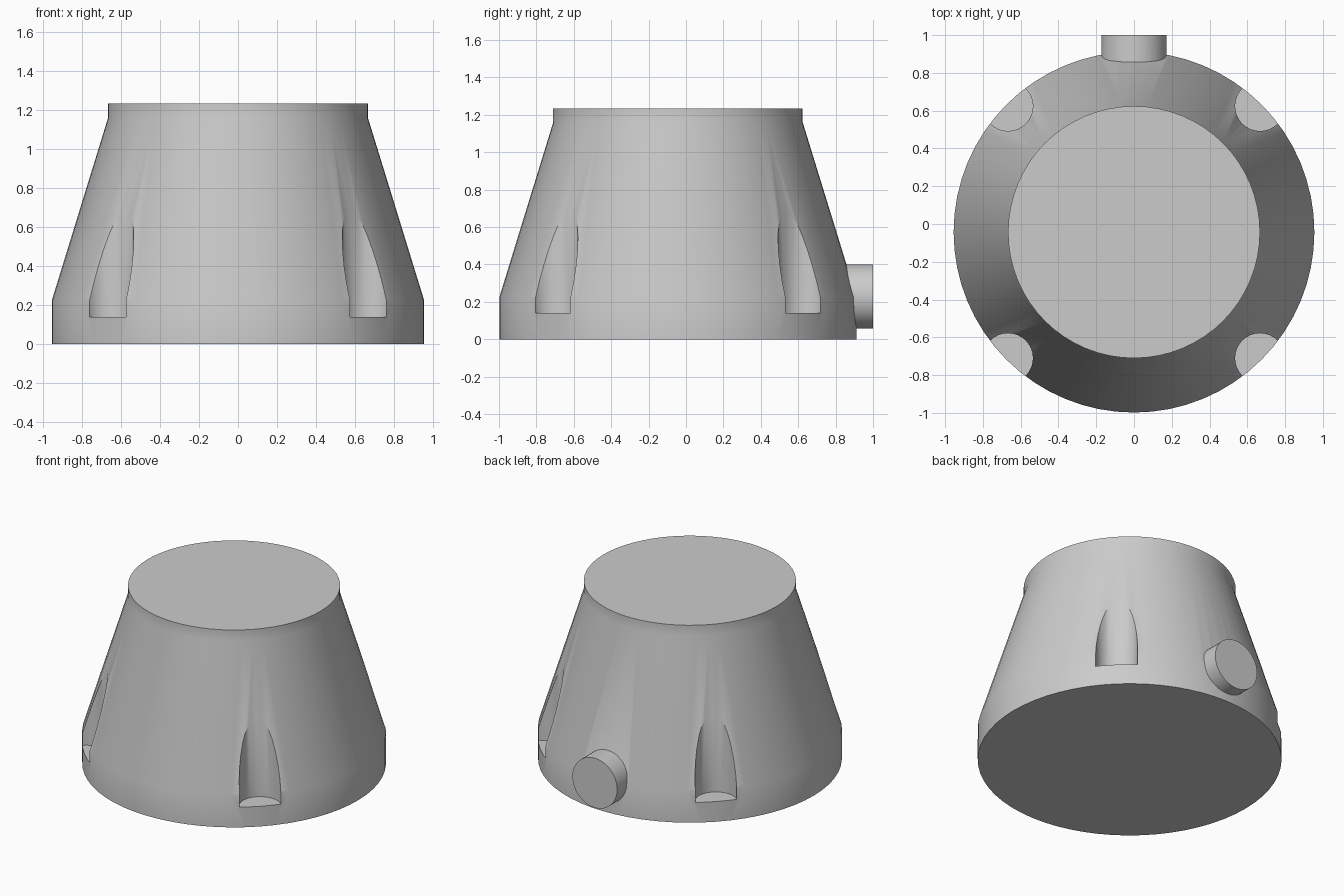
import bpy, bmesh, math
from mathutils import Matrix, Vector

cube = bpy.data.objects.get("Cube")
if cube:
    bpy.data.objects.remove(cube, do_unlink=True)

CENTRE_Y = -0.043
SEGMENTS = 64

grey = bpy.data.materials.new("light grey")
grey.use_nodes = True
grey.diffuse_color = (0.6, 0.6, 0.6, 1)
grey.node_tree.nodes["Principled BSDF"].inputs["Base Color"].default_value = (0.6, 0.6, 0.6, 1)


def lathe(name, profile, matrix, sides):
    """Closed solid from (radius, height) rings around local z."""
    bm = bmesh.new()
    rings = []
    for radius, z in profile:
        angles = [math.tau * i / sides for i in range(sides)]
        rings.append([bm.verts.new((radius * math.cos(a), radius * math.sin(a), z)) for a in angles])
    for low, high in zip(rings, rings[1:]):
        for i in range(sides):
            j = (i + 1) % sides
            bm.faces.new((low[i], low[j], high[j], high[i]))
    bm.faces.new(rings[0][::-1])
    bm.faces.new(rings[-1])
    bm.transform(matrix)
    mesh = bpy.data.meshes.new(name)
    bm.to_mesh(mesh)
    bm.free()
    mesh.materials.append(grey)
    obj = bpy.data.objects.new(name, mesh)
    bpy.context.collection.objects.link(obj)
    return obj


def activate(obj):
    bpy.ops.object.select_all(action="DESELECT")
    obj.select_set(True)
    bpy.context.view_layer.objects.active = obj


def combine(target, tool, operation):
    mod = target.modifiers.new(operation.lower(), "BOOLEAN")
    mod.object = tool
    mod.operation = operation
    mod.solver = "EXACT"
    activate(target)
    bpy.ops.object.modifier_apply(modifier=mod.name)
    bpy.data.objects.remove(tool, do_unlink=True)


# Tapered body with a straight foot and neck
body = lathe("tapered_body", [(0.955, 0), (0.955, 0.225), (0.667, 1.16), (0.667, 1.235)],
             Matrix.Translation((0, CENTRE_Y, 0)), SEGMENTS)

# Round pipe stub at the back
stub = lathe("back_stub", [(0.172, 0.7), (0.172, 1.0)],
             Matrix.Translation((0, 0, 0.229)) @ Matrix.Rotation(-math.pi / 2, 4, "X"), 48)
combine(body, stub, "UNION")

# Four bolt pockets on the diagonals
for sx in (-1, 1):
    for sy in (-1, 1):
        spot = Vector((sx * 0.667, CENTRE_Y + sy * 0.667, 0))
        cutter = lathe("bolt_pocket_cutter", [(0.132, 0.14), (0.132, 1.0)],
                       Matrix.Translation(spot), 32)
        combine(body, cutter, "DIFFERENCE")

activate(body)
bpy.ops.object.shade_smooth_by_angle(angle=math.radians(30))
